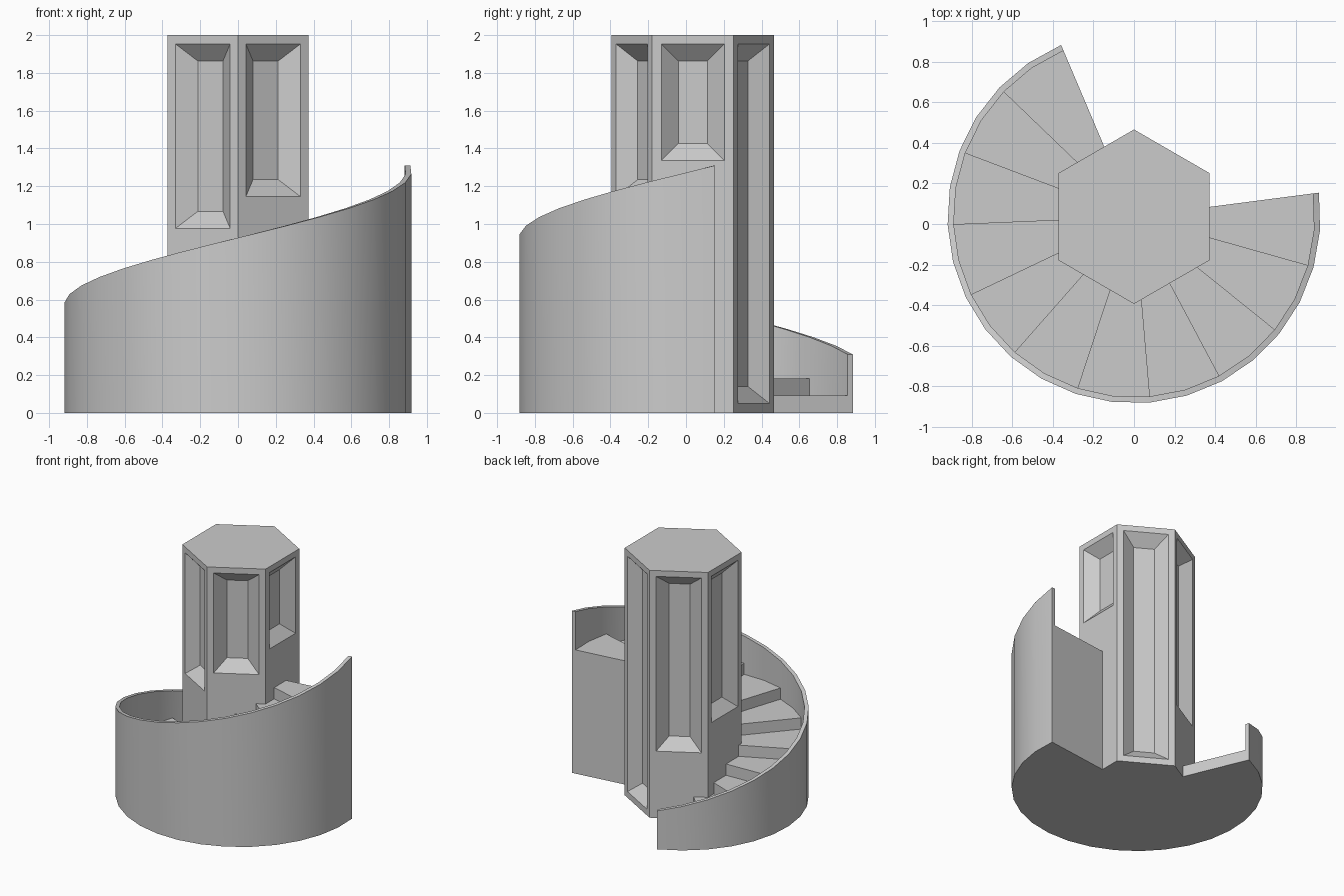
import bpy, bmesh
from math import cos, sin, pi, radians
from mathutils import Vector

if "Cube" in bpy.data.objects:
    bpy.data.objects.remove(bpy.data.objects["Cube"])

CY = 0.036                  # y of the tower axis
STEPS, SUB = 11, 2
A0, SPAN = radians(113), radians(254.4)
R_OUT, R_IN, R_CORE = 0.92, 0.89, 0.34
RISE, PARAPET = 1.0 / STEPS, 0.31


def polar(r, a, z):
    return Vector((r * cos(a), CY + r * sin(a), z))


def angle(k):
    return A0 + SPAN * k / (STEPS * SUB)


def make_object(name, faces, merge=True):
    bm = bmesh.new()
    for pts in faces:
        bm.faces.new([bm.verts.new(p) for p in pts])
    bmesh.ops.remove_doubles(bm, verts=bm.verts, dist=1e-5)
    me = bpy.data.meshes.new(name)
    bm.to_mesh(me)
    bm.free()
    ob = bpy.data.objects.new(name, me)
    bpy.context.collection.objects.link(ob)
    return ob


# Solid spiral stair: treads, risers, underside, end face
faces = []
for i in range(STEPS):
    z, below = RISE * (i + 1), RISE * i
    a = [angle(i * SUB + j) for j in range(SUB + 1)]
    outer = [(R_IN, t) for t in a]
    ring = [(R_CORE, a[0])] + outer + [(R_CORE, a[-1])]
    faces.append([polar(r, t, z) for r, t in ring])
    faces.append([polar(r, t, 0) for r, t in reversed(ring)])
    faces.append([polar(R_CORE, a[0], below), polar(R_IN, a[0], below),
                  polar(R_IN, a[0], z), polar(R_CORE, a[0], z)])
end = angle(STEPS * SUB)
faces.append([polar(R_IN, end, 0), polar(R_CORE, end, 0),
              polar(R_CORE, end, 1.0), polar(R_IN, end, 1.0)])
make_object("stair_steps", faces)

# Outer wall with a steadily rising top
N = STEPS * SUB
sections = []
for k in range(N + 1):
    t, top = angle(k), PARAPET + k / N
    sections.append([polar(R_OUT, t, 0), polar(R_OUT, t, top),
                     polar(R_IN, t, top), polar(R_IN, t, 0)])
faces = [sections[0][::-1], sections[-1]]
for s, e in zip(sections, sections[1:]):
    for j in range(4):
        n = (j + 1) % 4
        faces.append([s[j], e[j], e[n], s[n]])
wall = make_object("outer_wall", faces)
bm = bmesh.new()
bm.from_mesh(wall.data)
bmesh.ops.recalc_face_normals(bm, faces=bm.faces)
bm.to_mesh(wall.data)
bm.free()
bpy.context.view_layer.objects.active = wall
wall.select_set(True)
bpy.ops.object.shade_smooth_by_angle(angle=radians(30))

# Hexagonal column with a bevelled recess in every side
HEX_R, H, DEPTH = 0.43, 2.0, 0.08
SILLS = {0: 1.335, 60: 0.05, 120: 0.54, 180: 0.77, 240: 0.977, 300: 1.145}
faces = [[polar(HEX_R, pi / 6 + i * pi / 3, H) for i in range(6)],
         [polar(HEX_R, pi / 6 - i * pi / 3, 0) for i in range(6)]]
for deg, sill in SILLS.items():
    d = radians(deg)
    out, side = Vector((cos(d), sin(d), 0)), Vector((-sin(d), cos(d), 0))
    base = Vector((0, CY, 0)) + out * HEX_R * cos(pi / 6)

    def rect(half, lo, hi, depth=0):
        return [base - out * depth + side * s * half + Vector((0, 0, z))
                for s, z in ((-1, lo), (1, lo), (1, hi), (-1, hi))]

    rings = [rect(HEX_R / 2, 0, H), rect(0.167, sill, 1.953),
             rect(0.077, sill + 0.09, 1.863, DEPTH)]
    for p, q in zip(rings, rings[1:]):
        for j in range(4):
            n = (j + 1) % 4
            faces.append([p[j], p[n], q[n], q[j]])
    faces.append(rings[-1])
make_object("hex_column", faces)
